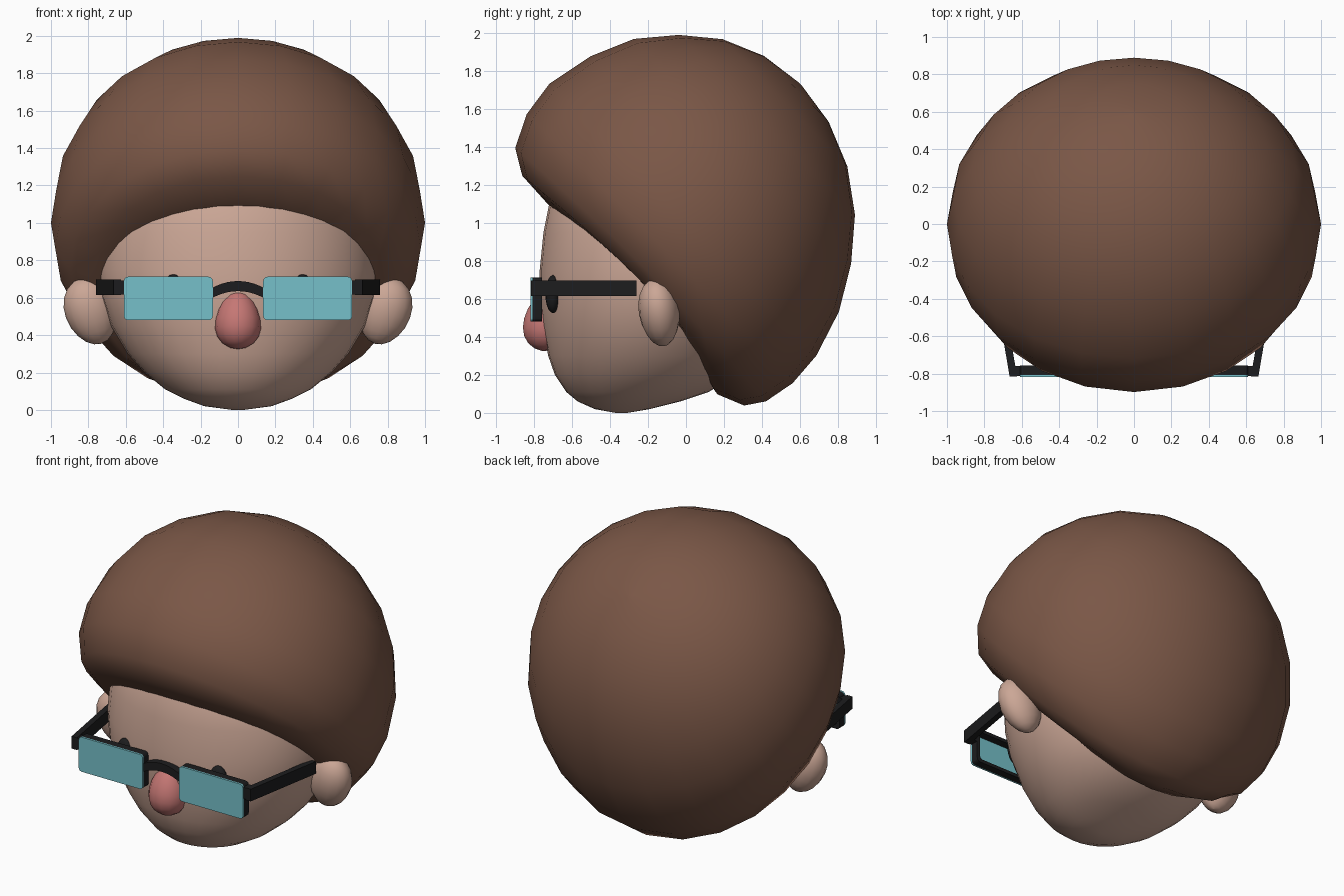
import bpy, bmesh, math
from mathutils import Vector, Euler

if "Cube" in bpy.data.objects:
    bpy.data.objects.remove(bpy.data.objects["Cube"])

TAU = 2 * math.pi


def material(name, rgb):
    m = bpy.data.materials.new(name)
    m.diffuse_color = (*rgb, 1)
    m.use_nodes = True
    m.node_tree.nodes["Principled BSDF"].inputs["Base Color"].default_value = m.diffuse_color
    return m


HAIR = material("brown hair", (0.195, 0.095, 0.062))
SKIN = material("skin", (0.60, 0.385, 0.305))
NOSE = material("pink nose", (0.56, 0.185, 0.175))
LENS = material("teal lens", (0.18, 0.53, 0.59))
BLACK = material("black", (0.012, 0.012, 0.013))


def loft(name, rings, mat, closed=False, angle=180):
    """Skin a list of equal point loops; cap the ends or close into a ring."""
    bm = bmesh.new()
    loops = [[bm.verts.new(p) for p in ring] for ring in rings]
    n = len(loops[0])
    pairs = list(zip(loops, loops[1:]))
    if closed:
        pairs.append((loops[-1], loops[0]))
    for a, b in pairs:
        for i in range(n):
            j = (i + 1) % n
            bm.faces.new((a[i], a[j], b[j], b[i]))
    if not closed:
        bm.faces.new(loops[0])
        bm.faces.new(loops[-1])
    bmesh.ops.recalc_face_normals(bm, faces=bm.faces)
    me = bpy.data.meshes.new(name)
    bm.to_mesh(me)
    bm.free()
    ob = bpy.data.objects.new(name, me)
    bpy.context.collection.objects.link(ob)
    me.materials.append(mat)
    bpy.ops.object.select_all(action='DESELECT')
    ob.select_set(True)
    bpy.context.view_layer.objects.active = ob
    bpy.ops.object.shade_smooth_by_angle(angle=math.radians(angle))
    return ob


def ellipsoid(name, centre, radii, mat, rot=(0, 0, 0), taper=0.0, seg=16, rows=10):
    turn = Euler(rot).to_matrix()
    rings = []
    for k in range(rows + 1):
        t = max(0.03, min(math.pi - 0.03, math.pi * k / rows))
        w = math.sin(t) * (1 - taper * math.cos(t))
        rings.append([Vector(centre) + turn @ Vector((
            radii[0] * w * math.cos(TAU * i / seg),
            radii[1] * w * math.sin(TAU * i / seg),
            radii[2] * math.cos(t))) for i in range(seg)])
    return loft(name, rings, mat)


# Hair: cap revolved round a tilted axis, with a rounded lip round the face
# (angle from crown, radius at front, side and nape)
profile = [(1, 1, 1, 1), (15, 1, 1, 1), (30, 1, 1, 1), (45, 1, 1, 1),
           (60, 1.025, 1, 1), (75, 1.05, 1, 1.02), (90, 1.095, 1, 1.045),
           (101, 1.105, 0.995, 1.06), (111, 1.085, 0.96, 1.06),
           (118, 1.0, 0.87, 1.03), (126, 0.815, 0.70, 0.93),
           (133, 0.66, 0.57, 0.75), (150, 0.46, 0.42, 0.5), (178, 0.36, 0.36, 0.36)]
axis = math.radians(47.5)
A = Vector((0, math.cos(axis), math.sin(axis)))
B = Vector((0, -math.sin(axis), math.cos(axis)))
X = Vector((1, 0, 0))
rings = []
for deg, front, side, nape in profile:
    t = math.radians(deg)
    ring = []
    for i in range(24):
        c, s = math.cos(TAU * i / 24), math.sin(TAU * i / 24)
        r = side + c * c * ((front if c > 0 else nape) - side)
        p = r * (math.cos(t) * A + math.sin(t) * (c * B + s * X))
        ring.append((p.x, p.y * 0.89, 1.0 + p.z * 0.99))
    rings.append(ring)
loft("hair", rings, HAIR)

# Head: oval slices (height, front y, back y, half width)
slices = [(0, -0.37, -0.31, 0.03), (0.02, -0.48, -0.19, 0.18), (0.06, -0.57, -0.03, 0.29),
          (0.11, -0.63, 0.12, 0.39), (0.2, -0.69, 0.26, 0.50), (0.3, -0.725, 0.34, 0.59),
          (0.45, -0.755, 0.4, 0.68), (0.6, -0.77, 0.45, 0.73), (0.75, -0.77, 0.48, 0.75),
          (0.95, -0.75, 0.48, 0.735), (1.1, -0.72, 0.45, 0.68), (1.3, -0.62, 0.35, 0.5)]
loft("head", [[(w * math.cos(TAU * i / 36),
                (f + b) / 2 + (b - f) / 2 * math.sin(TAU * i / 36), z)
               for i in range(36)] for z, f, b, w in slices], SKIN)

# Nose
ellipsoid("nose", (0, -0.735, 0.485), (0.122, 0.12, 0.16), NOSE,
          rot=(-0.12, 0, 0), taper=0.2, seg=14)


def rounded(s, inset, y):
    """Rounded rectangle outline of one lens at depth y."""
    hx, hz, r = 0.2375 - inset, 0.116 - inset, 0.022
    pts = []
    for k, (sx, sz) in enumerate(((1, 1), (-1, 1), (-1, -1), (1, -1))):
        for j in range(4):
            a = math.pi / 2 * (k + j / 3)
            pts.append((s * (0.3725 + sx * (hx - r) + r * math.cos(a)), y,
                        0.596 + sz * (hz - r) + r * math.sin(a)))
    return pts


def bar(name, path, half_u, half_v, u, v):
    """Rectangular bar following a path."""
    u, v = Vector(u), Vector(v)
    loft(name, [[Vector(p) + a * half_u * u + b * half_v * v
                 for a, b in ((1, 1), (-1, 1), (-1, -1), (1, -1))] for p in path],
         BLACK, angle=30)


for s, side in ((1, "right"), (-1, "left")):
    # Ears and eyes
    ellipsoid(side + "_ear", (s * 0.785, -0.14, 0.53), (0.14, 0.108, 0.185), SKIN,
              rot=(0.12, s * 0.3, 0), taper=-0.08)
    ellipsoid(side + "_eye", (s * 0.345, -0.70, 0.625), (0.065, 0.04, 0.1), BLACK)
    # Lens with a thin frame behind it
    loft(side + "_lens", [rounded(s, 0, -0.819), rounded(s, 0, -0.808)], LENS, angle=30)
    loft(side + "_lens_frame", [rounded(s, i, y) for i, y in
                                ((0, -0.808), (0, -0.757), (0.022, -0.757), (0.022, -0.808))],
         BLACK, closed=True, angle=30)
    # Temple arm and its hinge block
    bar(side + "_temple_arm", [(s * 0.645, -0.815, 0.655), (s * 0.74, -0.26, 0.655)],
        0.02, 0.041, (1, 0, 0), (0, 0, 1))
    bar(side + "_hinge", [(s * 0.59, -0.785, 0.655), (s * 0.65, -0.785, 0.655)],
        0.027, 0.038, (0, 1, 0), (0, 0, 1))

# Arched bridge over the nose
bar("bridge", [(0.145 * k / 5, -0.785, 0.662 - 0.04 * (k / 5) ** 2) for k in range(-5, 6)],
    0.027, 0.027, (0, 1, 0), (0, 0, 1))
